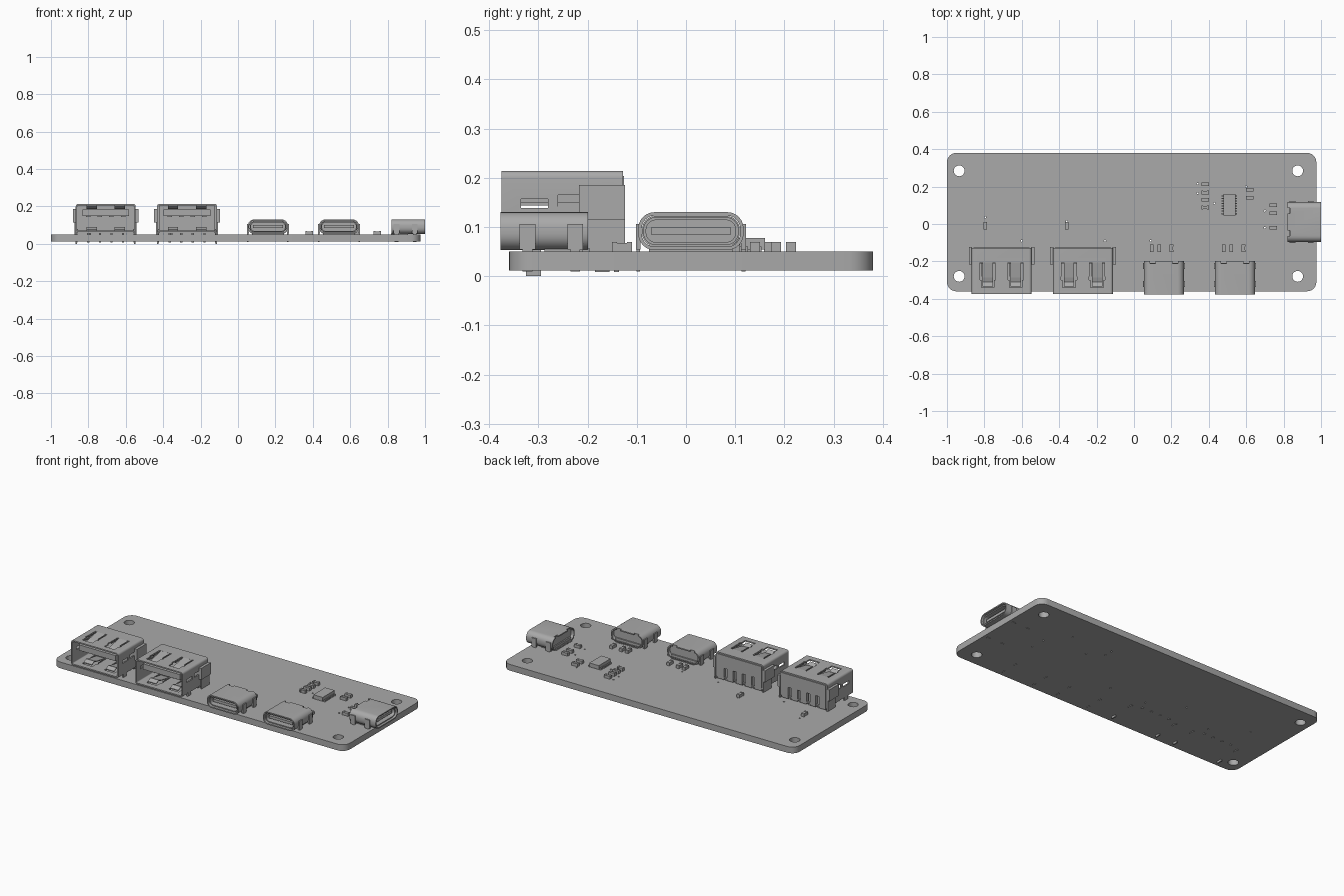
import bpy
import math
from mathutils import Matrix, Vector

if "Cube" in bpy.data.objects:
    bpy.data.objects.remove(bpy.data.objects["Cube"])

grey = bpy.data.materials.new("plain grey")
grey.use_nodes = True
grey.diffuse_color = (0.4, 0.4, 0.4, 1)
grey.node_tree.nodes["Principled BSDF"].inputs["Base Color"].default_value = grey.diffuse_color


def make(name, verts, faces, place=Matrix()):
    mesh = bpy.data.meshes.new(name)
    mesh.from_pydata([place @ Vector(v) for v in verts], [], faces)
    mesh.materials.append(grey)
    obj = bpy.data.objects.new(name, mesh)
    bpy.context.collection.objects.link(obj)
    return obj


def smooth(obj):
    bpy.ops.object.select_all(action='DESELECT')
    obj.select_set(True)
    bpy.context.view_layer.objects.active = obj
    bpy.ops.object.shade_smooth_by_angle(angle=math.radians(35))


def boxes(name, spans, place=Matrix()):
    """Many boxes in one object; each is (x0, x1, y0, y1, z0, z1)."""
    verts, faces = [], []
    for x0, x1, y0, y1, z0, z1 in spans:
        n = len(verts)
        verts += [(x, y, z) for z in (z0, z1) for x, y in ((x0, y0), (x1, y0), (x1, y1), (x0, y1))]
        faces += [(n + 3, n + 2, n + 1, n), (n + 4, n + 5, n + 6, n + 7)]
        faces += [(n + i, n + (i + 1) % 4, n + 4 + (i + 1) % 4, n + 4 + i) for i in range(4)]
    return make(name, verts, faces, place)


def rounded(w, h, r, seg=6):
    pts = []
    for k, (sx, sy) in enumerate(((1, 1), (-1, 1), (-1, -1), (1, -1))):
        for i in range(seg + 1):
            a = math.pi / 2 * (k + i / seg)
            pts.append((sx * (w / 2 - r) + r * math.cos(a), sy * (h / 2 - r) + r * math.sin(a)))
    return pts


def prism(name, profile, lo, hi, to3d, place=Matrix()):
    n = len(profile)
    verts = [to3d(a, b, c) for c in (lo, hi) for a, b in profile]
    faces = [tuple(reversed(range(n))), tuple(range(n, 2 * n))]
    faces += [(i, (i + 1) % n, n + (i + 1) % n, n + i) for i in range(n)]
    return make(name, verts, faces, place)


def tube(name, w, h, r, wall, z, y0, y1, place):
    """Hollow rounded shell running along y."""
    loops = [(rounded(w, h, r), y0), (rounded(w, h, r), y1)]
    inner = rounded(w - 2 * wall, h - 2 * wall, max(r - wall, 0.003))
    loops += [(inner, y1), (inner, y0)]
    n = len(inner)
    verts = [(a, y, z + b) for pts, y in loops for a, b in pts]
    faces = [(k * n + i, k * n + (i + 1) % n, (k + 1) % 4 * n + (i + 1) % n, (k + 1) % 4 * n + i)
             for k in range(4) for i in range(n)]
    return make(name, verts, [f[::-1] for f in faces], place)


def fix_normals(obj):
    bpy.ops.object.select_all(action='DESELECT')
    obj.select_set(True)
    bpy.context.view_layer.objects.active = obj
    bpy.ops.object.mode_set(mode='EDIT')
    bpy.ops.mesh.select_all(action='SELECT')
    bpy.ops.mesh.normals_make_consistent(inside=False)
    bpy.ops.object.mode_set(mode='OBJECT')


def cut(obj, cutter):
    for o in (obj, cutter):
        fix_normals(o)
    mod = obj.modifiers.new("cut", 'BOOLEAN')
    mod.operation, mod.solver, mod.object = 'DIFFERENCE', 'EXACT', cutter
    bpy.context.view_layer.objects.active = obj
    bpy.ops.object.modifier_apply(modifier=mod.name)
    bpy.data.objects.remove(cutter)


def upright(a, b, c):
    return (a, b, c)


TOP, UNDER = 0.05, 0.012

# Circuit board with mounting holes and small vias
mid = Matrix.Translation((-0.0125, 0.01, 0))
board = prism("circuit_board", rounded(1.975, 0.74, 0.05), UNDER, TOP, upright, mid)
holes = [(x, y, 0.029) for x in (-0.935, 0.875) for y in (-0.28, 0.284)]
holes += [(x, y, 0.005) for x, y in ((0.34, 0.215), (0.34, 0.165), (0.43, 0.11), (-0.795, 0.035), (-0.6, -0.09),
          (-0.36, 0.015), (-0.155, -0.09), (0.09, -0.09), (0.7, 0.07), (0.7, -0.02), (0.6, 0.2))]
for x, y, r in holes:
    cut(board, prism("hole", rounded(2 * r, 2 * r, r * 0.999, 5 if r > 0.01 else 2), 0, 0.1, upright,
                     Matrix.Translation((x, y, 0))))
smooth(board)


def spring(name, x, y, z, sign, place):
    """Bent contact tab that dips into the shell, then curls back out."""
    path = [(0, 0), (-0.08, -0.014), (-0.105, -0.022), (-0.13, -0.01)]
    profile = path + [(a, b - 0.005) for a, b in reversed(path)]
    prism(name, profile, x - 0.028, x + 0.028, lambda a, b, c: (c, y + a, z + sign * b), place)


def wide_port(cx):
    place = Matrix.Translation((cx, 0, 0))
    front, back = -0.375, -0.128
    shell = tube("wide_port_shell", 0.32, 0.152, 0.014, 0.008, 0.138, front, back, place)
    slots = []
    for x in (-0.075, 0.075):
        for z in (0.066, 0.21):
            slots.append((x - 0.042, x + 0.042, -0.3, -0.28, z - 0.02, z + 0.02))
            slots.append((x - 0.034, x + 0.034, -0.34, -0.295, z - 0.02, z + 0.02))
            slots += [(x + s - 0.004, x + s + 0.004, -0.285, -0.205, z - 0.02, z + 0.02) for s in (-0.036, 0.036)]
            slots.append((x - 0.031, x + 0.031, -0.285, -0.206, z - 0.02, z + 0.02))
    for x in (-0.16, 0.16):
        slots.append((x - 0.02, x + 0.02, -0.335, -0.28, 0.139, 0.157))
        slots.append((x - 0.02, x + 0.02, -0.26, -0.215, 0.142, 0.165))
    for s in slots:
        cut(shell, boxes("slot", [s], place))
    smooth(shell)
    for x in (-0.075, 0.075):
        spring("top_spring", x, -0.205, 0.214, 1, place)
        spring("bottom_spring", x, -0.205, 0.062, -1, place)

    # Insulator block, slotted at the back, with the contact tongue
    block = boxes("wide_port_insulator", [(-0.15, 0.15, -0.21, back + 0.002, TOP + 0.005, 0.204)], place)
    for i in range(4):
        x = (i - 1.5) * 0.062
        cut(block, boxes("slot", [(x - 0.011, x + 0.011, back - 0.025, back + 0.02, 0.03, 0.125)], place))
    boxes("wide_port_tongue", [(-0.125, 0.125, -0.35, -0.2, 0.15, 0.184)], place)
    pins = []
    for i in range(4):
        x = (i - 1.5) * 0.062
        pins.append((x - 0.006, x + 0.006, back - 0.018, back - 0.008, UNDER - 0.004, 0.125))
        pins.append((x - 0.012, x + 0.012, -0.34, -0.2, 0.144, 0.1505))
    boxes("wide_port_contacts", pins, place)

    # Side clips and legs
    clips, legs = [], []
    for s in (-1, 1):
        def side(a, b, *rest):
            return (min(s * a, s * b), max(s * a, s * b)) + rest
        clips += [side(0.158, 0.176, -0.217, back + 0.004, 0.115, 0.185),
                  side(0.158, 0.166, -0.2, back + 0.004, TOP, 0.115)]
        legs += [side(0.152, 0.16, -0.325, -0.295, 0.0, 0.08),
                 side(0.15, 0.16, -0.185, -0.155, UNDER - 0.004, 0.08)]
    boxes("wide_port_side_clips", clips, place)
    boxes("wide_port_legs", legs, place)


wide_port(-0.7075)
wide_port(-0.2725)


def slim_port(place):
    h, zc = 0.077, 0.0915
    shell = tube("slim_port_shell", 0.214, h, 0.033, 0.007, zc, -0.09, 0.088, place)
    for s in [(-0.075, -0.045, 0.075, 0.1, 0.1, 0.16), (0.045, 0.075, 0.075, 0.1, 0.1, 0.16),
              (-0.08, 0.08, 0.06, 0.1, 0.04, 0.07)]:
        cut(shell, boxes("notch", [s], place))
    smooth(shell)
    inner = tube("slim_port_liner", 0.194, h - 0.02, 0.026, 0.006, zc, -0.08, 0.0, place)
    smooth(inner)
    core = prism("slim_port_core", rounded(0.198, h - 0.016, 0.026), 0.0, 0.07,
                 lambda a, b, c: (a, c, zc + b), place)
    fix_normals(core)
    smooth(core)
    boxes("slim_port_tongue", [(-0.08, 0.08, -0.07, 0.005, zc - 0.008, zc + 0.008)], place)
    # Rear insulator foot with a row of terminals, and the side legs
    boxes("slim_port_foot", [(-0.085, 0.085, 0.0, 0.078, TOP, 0.07)], place)
    boxes("slim_port_terminals", [(x - 0.003, x + 0.003, 0.07, 0.092, TOP, 0.056)
                                  for x in [(i - 5.5) * 0.013 for i in range(12)]], place)
    legs = []
    for x in (-0.107, 0.107):
        for y in (-0.035, 0.062):
            legs.append((x - 0.005, x + 0.005, y - 0.016, y + 0.016, TOP + 0.004, zc + 0.015))
            legs.append((x - 0.004, x + 0.004, y - 0.01, y + 0.01, UNDER - 0.003, TOP + 0.005))
    boxes("slim_port_legs", legs, place)


for x in (0.16, 0.54):
    slim_port(Matrix.Translation((x, -0.287, 0)))
slim_port(Matrix.Translation((0.91, 0.01, 0)) @ Matrix.Rotation(math.pi / 2, 4, 'Z'))

# Controller chip with leads on both sides
boxes("controller_chip", [(0.478, 0.542, 0.045, 0.16, TOP + 0.004, 0.078)])
leads = []
for i in range(8):
    y = 0.055 + i * 0.0136
    leads += [(0.468, 0.48, y - 0.003, y + 0.003, TOP, 0.06), (0.54, 0.552, y - 0.003, y + 0.003, TOP, 0.06)]
boxes("chip_leads", leads)

# Small surface parts: a body between two end caps
lying = [(0.38, y) for y in (0.213, 0.168, 0.13, 0.088)] + [(0.62, 0.183), (0.62, 0.14)]
lying += [(0.745, y) for y in (0.1, 0.057, -0.02)]
standing = [(x, -0.13) for x in (0.095, 0.135, 0.2, 0.48, 0.52, 0.585)] + [(-0.795, -0.01), (-0.36, -0.01)]
for turn, spots in ((0, lying), (math.pi / 2, standing)):
    for x, y in spots:
        place = Matrix.Translation((x, y, 0)) @ Matrix.Rotation(turn, 4, 'Z')
        boxes("small_part_body", [(-0.01, 0.01, -0.009, 0.009, TOP, 0.067)], place)
        boxes("small_part_caps", [(s * 0.015 - 0.005, s * 0.015 + 0.005, -0.01, 0.01, TOP, 0.069)
                                  for s in (-1, 1)], place)
